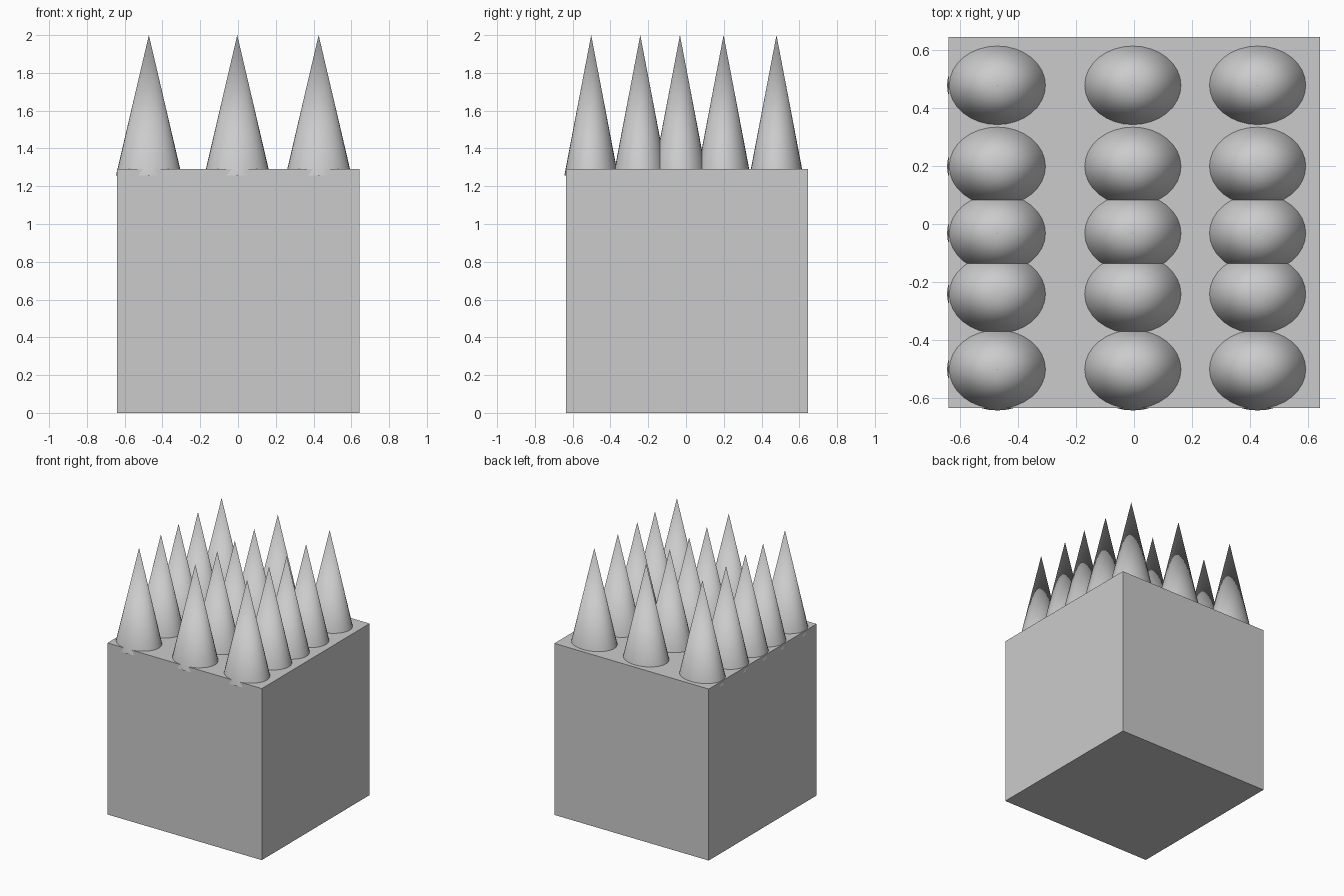
import bpy
import math

if "Cube" in bpy.data.objects:
    bpy.data.objects.remove(bpy.data.objects["Cube"])

TOP = 1.29        # height of the block
BASE, TIP = 1.257, 2.0   # spikes start slightly inside the block

# Block
bpy.ops.mesh.primitive_cube_add(size=1, location=(0.001, 0.005, TOP / 2))
block = bpy.context.object
block.name = "block"
block.scale = (1.284, 1.281, TOP)
bpy.ops.object.transform_apply(location=False, rotation=False, scale=True)


def spike(x, y, name):
    """Oval cone, wider across x than y."""
    bpy.ops.mesh.primitive_cone_add(vertices=32, radius1=1, radius2=0, depth=TIP - BASE,
                                    location=(x, y, (BASE + TIP) / 2))
    cone = bpy.context.object
    cone.name = name
    cone.scale = (0.174, 0.142, 1)
    bpy.ops.object.transform_apply(location=False, rotation=False, scale=True)
    bpy.ops.object.shade_smooth_by_angle(angle=math.radians(35))


# Grid of spikes, three columns by five rows
for c, x in enumerate((-0.472, -0.004, 0.427)):
    for r, y in enumerate((-0.502, -0.242, -0.032, 0.199, 0.479)):
        spike(x, y, f"spike_{c + 1}_{r + 1}")
